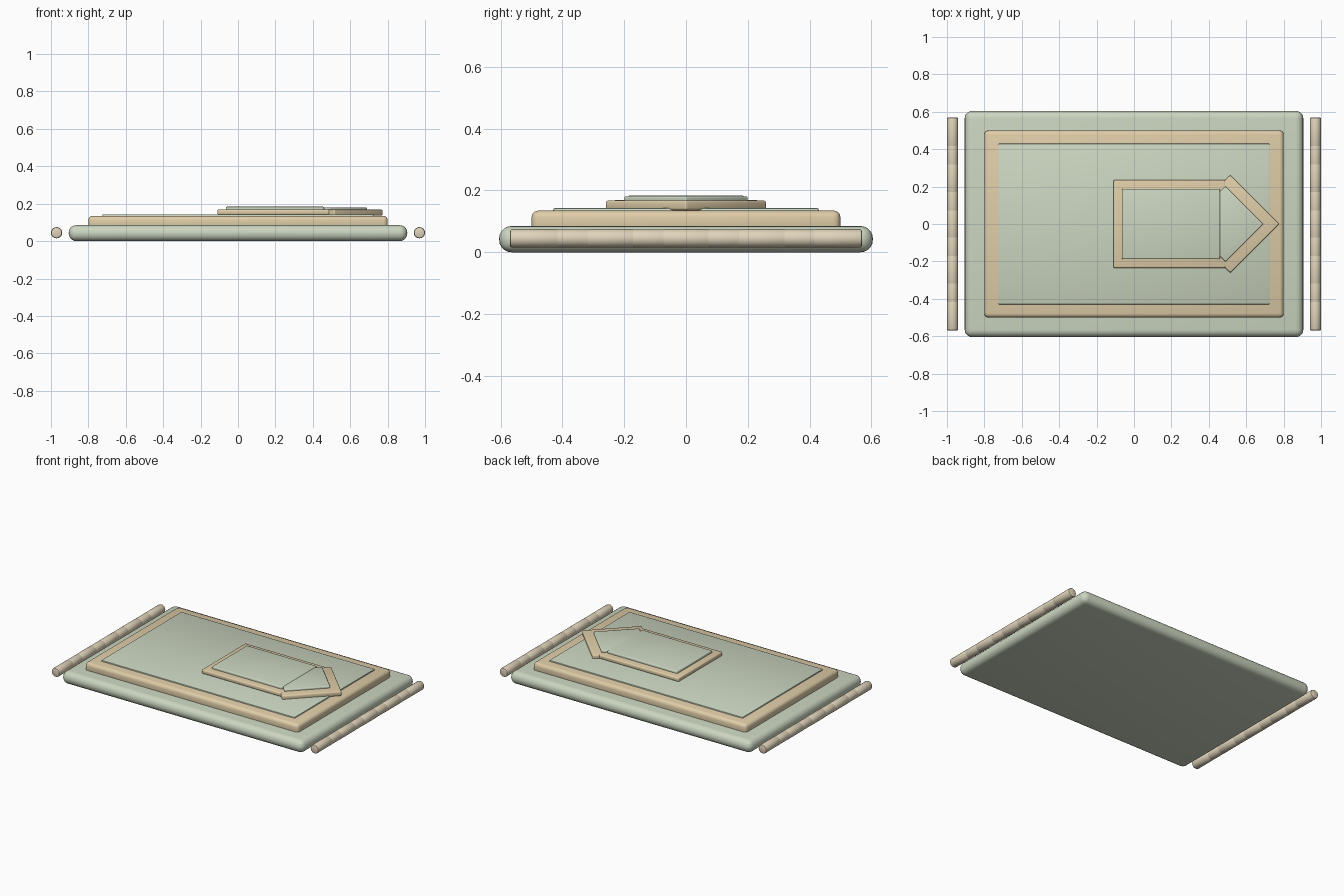
import bpy, math

if "Cube" in bpy.data.objects:
    bpy.data.objects.remove(bpy.data.objects["Cube"])


def material(name, rgb):
    m = bpy.data.materials.new(name)
    m.diffuse_color = (*rgb, 1)
    m.use_nodes = True
    m.node_tree.nodes["Principled BSDF"].inputs["Base Color"].default_value = m.diffuse_color
    return m


GREEN = material("pale_green", (0.60, 0.67, 0.53))
TAN = material("warm_tan", (0.74, 0.61, 0.39))
CREAM = material("cream", (0.74, 0.65, 0.49))


def finish(o, name, mat, bevel, segments):
    o.name = name
    o.data.materials.append(mat)
    bpy.ops.object.transform_apply(location=False, rotation=True, scale=True)
    b = o.modifiers.new("bevel", 'BEVEL')
    b.width, b.segments = bevel, segments
    b.limit_method = 'ANGLE'
    bpy.ops.object.modifier_apply(modifier="bevel")
    bpy.ops.object.shade_smooth_by_angle(angle=math.radians(35))
    return o


def slab(name, x0, x1, half_y, z0, z1, mat, bevel, segments=3, turn=0):
    bpy.ops.mesh.primitive_cube_add(size=1, location=((x0 + x1) / 2, 0, (z0 + z1) / 2))
    o = bpy.context.object
    o.scale = (x1 - x0, 2 * half_y, z1 - z0)
    o.rotation_euler.z = turn
    return finish(o, name, mat, bevel, segments)


def diamond(name, cx, radius, z0, z1, mat, bevel):
    # square turned 45 degrees; its front half makes the arrow point
    h = radius / math.sqrt(2)
    return slab(name, cx - h, cx + h, h, z0, z1, mat, bevel, 3, math.pi / 4)


# Stacked plates
slab("base_plate", -0.905, 0.905, 0.605, 0.0, 0.085, GREEN, 0.04, 5)
slab("raised_frame", -0.8, 0.8, 0.5, 0.06, 0.135, TAN, 0.022, 3)
slab("inner_panel", -0.725, 0.725, 0.43, 0.12, 0.143, GREEN, 0.006, 2)

# Arrow border and arrow face
slab("arrow_border_shaft", -0.11, 0.49, 0.235, 0.141, 0.169, TAN, 0.008)
diamond("arrow_border_head", 0.515, 0.262, 0.136, 0.168, TAN, 0.008)
slab("arrow_face_shaft", -0.065, 0.46, 0.188, 0.16, 0.184, GREEN, 0.006)
diamond("arrow_face_head", 0.49, 0.202, 0.16, 0.181, GREEN, 0.006)

# Overlapping knuckles forming a rod along each short side
for side, sx in (("left", -1), ("right", 1)):
    for i in range(9):
        bpy.ops.mesh.primitive_cylinder_add(
            vertices=32, radius=0.03 - 0.0006 * (i % 2), depth=0.16,
            location=(0.97 * sx, -0.49 + i * 0.1225, 0.045),
            rotation=(math.pi / 2, 0, 0))
        finish(bpy.context.object, f"{side}_knuckle_{i + 1}", CREAM, 0.008, 2)
